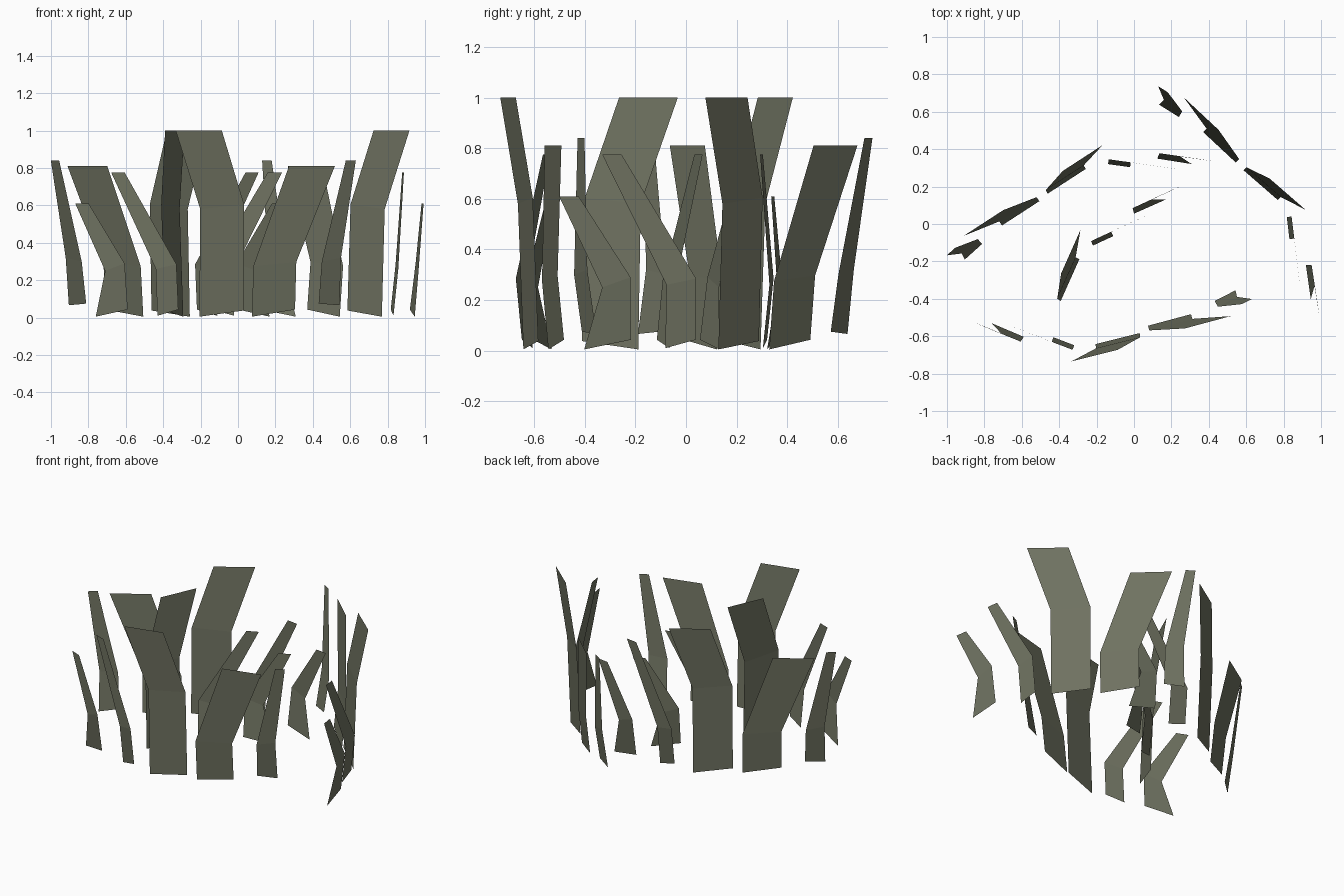
import bpy
from math import cos, sin, radians

mat = bpy.data.materials.new("dull_olive")
mat.diffuse_color = (0.16, 0.17, 0.12, 1)

# Blade shapes: base, bend and tip rows as
# (offset along blade, sideways offset, width, left height, right height)
SHAPES = {
    "tall_blade": [(0, 0, .244, .005, .038), (-.002, -.022, .242, .58, .605), (-.14, -.058, .254, 1, 1)],
    "broad_blade": [(0, 0, .238, .005, .043), (0, -.026, .238, .275, .297), (.195, -.065, .254, .81, .81)],
    "short_blade": [(0, 0, .125, .075, .066), (-.004, -.035, .115, .30, .32), (.089, -.081, .06, .84, .84)],
    "narrow_blade": [(0, 0, .12, .043, .01), (0, .026, .118, .285, .26), (.276, .025, .077, .775, .775)],
    "low_blade": [(0, 0, .186, .043, .005), (-.031, .03, .113, .29, .25), (.159, .033, .078, .61, .61)],
}

# Where each blade is planted: (x, y, heading)
PLACES = {
    "tall_blade": [(-.088, -.613, 14), (.677, .208, 139), (-.36, .228, 213), (-.342, -.30, 246)],
    "broad_blade": [(.19, -.513, 15), (.457, .41, 137), (-.606, .057, 213)],
    "short_blade": [(.487, -.383, 27), (.187, .605, 148), (-.858, -.148, 222)],
    "narrow_blade": [(-.375, -.627, 159), (.824, -.022, -83), (-.08, .312, -8), (-.165, -.09, 25)],
    "low_blade": [(-.675, -.567, 157), (.932, -.31, -82), (.217, .335, -9), (.085, .093, 24)],
}


def blade(name, rows, x, y, heading):
    c, s = cos(radians(heading)), sin(radians(heading))
    verts = []
    for u, v, w, zl, zr in rows:
        for du, z in ((u - w / 2, zl), (u + w / 2, zr)):
            verts.append((x + du * c - v * s, y + du * s + v * c, z))
    me = bpy.data.meshes.new(name)
    me.from_pydata(verts, [], [(0, 1, 3, 2), (2, 3, 5, 4)])
    me.materials.append(mat)
    bpy.context.collection.objects.link(bpy.data.objects.new(name, me))


# Plant the whole clump
for kind, spots in PLACES.items():
    for i, spot in enumerate(spots, 1):
        blade(f"{kind}_{i}", SHAPES[kind], *spot)
